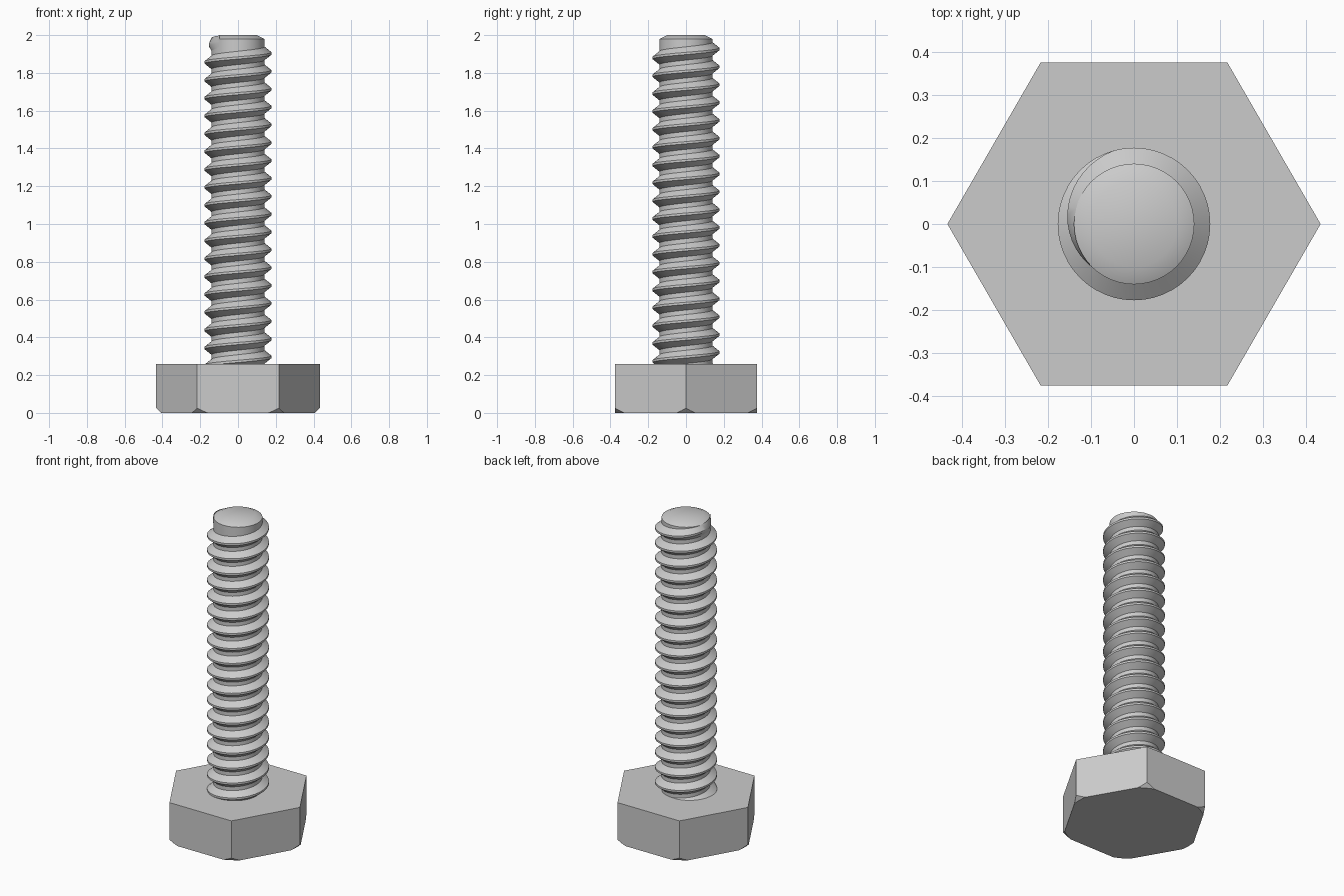
import bpy, bmesh
from math import sin, cos, acos, radians, degrees, tau

cube = bpy.data.objects.get("Cube")
if cube:
    bpy.data.objects.remove(cube)

steel = bpy.data.materials.new("plain_steel_grey")
steel.use_nodes = True
grey = (0.6, 0.6, 0.6, 1)
steel.diffuse_color = grey
steel.node_tree.nodes["Principled BSDF"].inputs["Base Color"].default_value = grey

HEAD_H, APOTHEM, CHAMFER_R = 0.26, 0.375, 0.408
ROOT_R, CREST_R, TIP_R = 0.14, 0.177, 0.10
PITCH, SEGS = 0.0945, 48


def polar(r, a, z):
    return (r * cos(a), r * sin(a), z)


def finish(bm, name, smooth_angle=None):
    bmesh.ops.remove_doubles(bm, verts=bm.verts, dist=1e-5)
    bmesh.ops.recalc_face_normals(bm, faces=bm.faces)
    mesh = bpy.data.meshes.new(name)
    bm.to_mesh(mesh)
    bm.free()
    mesh.materials.append(steel)
    obj = bpy.data.objects.new(name, mesh)
    bpy.context.collection.objects.link(obj)
    if smooth_angle:
        bpy.ops.object.select_all(action="DESELECT")
        obj.select_set(True)
        bpy.context.view_layer.objects.active = obj
        bpy.ops.object.shade_smooth_by_angle(angle=radians(smooth_angle))
    return obj


def loft(bm, rings, closed):
    """Skin a list of equal point rings with quads."""
    rows = [[bm.verts.new(p) for p in ring] for ring in rings]
    n = len(rows[0])
    for low, high in zip(rows, rows[1:]):
        for i in range(n if closed else n - 1):
            j = (i + 1) % n
            bm.faces.new((low[i], low[j], high[j], high[i]))
    return rows


# Hexagonal head, its underside corners trimmed by a cone
cut = degrees(acos(APOTHEM / CHAMFER_R))
offsets = [-cut, cut, (cut + 30) / 2, 30, 60 - (cut + 30) / 2]
columns = [(radians(30 + 60 * k + o), APOTHEM / cos(radians(o if o <= 30 else o - 60)))
           for k in range(6) for o in offsets]
bm = bmesh.new()
rows = loft(bm, [
    [polar(min(r, CHAMFER_R), a, 0) for a, r in columns],
    [polar(r, a, max(0, r - CHAMFER_R)) for a, r in columns],
    [polar(r, a, HEAD_H) for a, r in columns]], True)
bm.faces.new(rows[0])
bm.faces.new(rows[-1])
finish(bm, "hex_head")

# Plain core with a chamfered tip
bm = bmesh.new()
angles = [tau * i / SEGS for i in range(SEGS)]
profile = [(ROOT_R, HEAD_H - 0.02), (ROOT_R, 1.98), (TIP_R, 2.0)]
rows = loft(bm, [[polar(r, a, z) for a in angles] for r, z in profile], True)
bm.faces.new(rows[0])
bm.faces.new(rows[-1])
finish(bm, "shank_core", 40)

# Right-handed helical thread that fades out near the tip
END_ANGLE, END_Z, FADE = radians(225), 1.962, radians(120)
steps = int(SEGS * (END_Z - HEAD_H + 0.04) / PITCH)
section = [(0, -0.036), (1, -0.006), (1, 0.006), (0, 0.036)]
rings = []
for i in range(steps + 1):
    back = tau * i / SEGS
    a, z = END_ANGLE - back, END_Z - PITCH * back / tau
    height = (CREST_R - ROOT_R) * min(1, back / FADE)
    rings.append([polar(ROOT_R - 0.001 + (height + 0.001) * h, a, z + dz) for h, dz in section])
bm = bmesh.new()
loft(bm, rings, False)
finish(bm, "screw_thread", 30)
